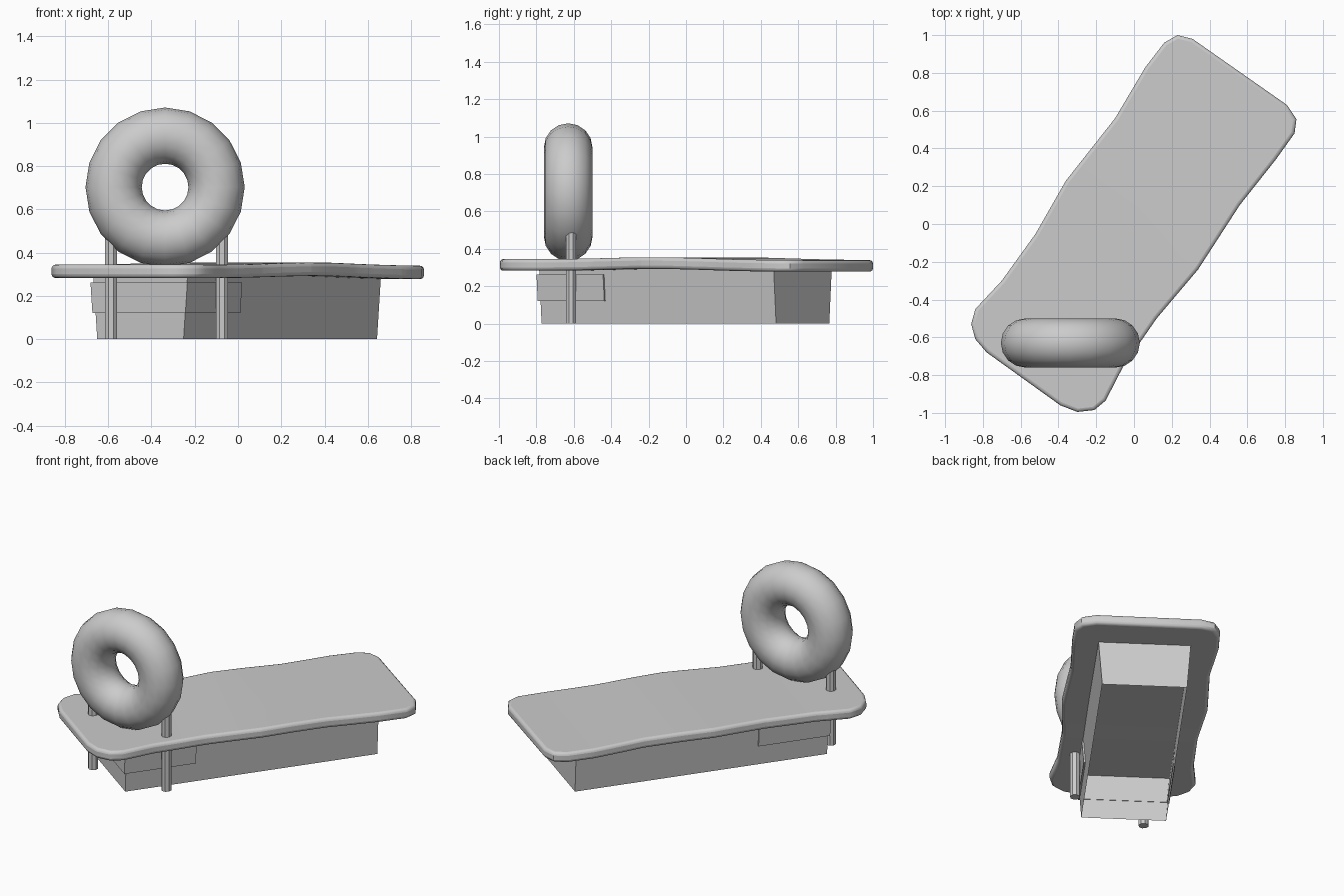
import bpy, bmesh, math
from mathutils import Vector

if "Cube" in bpy.data.objects:
    bpy.data.objects.remove(bpy.data.objects["Cube"])

ANG = math.radians(54.5)
LONG = Vector((math.cos(ANG), math.sin(ANG), 0))     # axis along the deck
SHORT = Vector((math.sin(ANG), -math.cos(ANG), 0))   # axis across the deck


def local(s, t, z):
    return SHORT * s + LONG * t + Vector((-0.004, -0.003, z))


def finish(name, bm, smooth=None):
    bmesh.ops.recalc_face_normals(bm, faces=bm.faces)
    me = bpy.data.meshes.new(name)
    bm.to_mesh(me)
    bm.free()
    ob = bpy.data.objects.new(name, me)
    bpy.context.collection.objects.link(ob)
    return ob


def smooth(ob, deg):
    bpy.ops.object.select_all(action='DESELECT')
    ob.select_set(True)
    bpy.context.view_layer.objects.active = ob
    bpy.ops.object.shade_smooth_by_angle(angle=math.radians(deg))


# wavy deck slab
outline = [(.23, 1.0), (.31, .98), (.81, .63), (.86, .555), (.85, .48), (.75, .34),
           (.56, .10), (.34, -.24), (.12, -.50), (.03, -.63), (-.06, -.76), (-.15, -.935),
           (-.21, -.985), (-.30, -.995), (-.39, -.96), (-.78, -.68), (-.84, -.61),
           (-.862, -.53), (-.84, -.45), (-.70, -.30), (-.52, -.05), (-.36, .23),
           (-.10, .56), (.06, .83), (.16, .96)]
bm = bmesh.new()
face = bm.faces.new([bm.verts.new((x, y, .28)) for x, y in outline])
ext = bmesh.ops.extrude_face_region(bm, geom=[face])
top = [v for v in ext['geom'] if isinstance(v, bmesh.types.BMVert)]
bmesh.ops.translate(bm, verts=top, vec=(0, 0, .062))
for i in range(-4, 5):
    bmesh.ops.bisect_plane(bm, geom=bm.verts[:] + bm.edges[:] + bm.faces[:],
                           plane_co=LONG * i * .18, plane_no=LONG)
for v in bm.verts:
    t = v.co.dot(LONG)
    v.co.z += .013 * math.exp(-((t - .08) / .45) ** 2) - .003 * t
deck = finish("deck_slab", bm)
bev = deck.modifiers.new("round_edge", 'BEVEL')
bev.width, bev.segments = .018, 3
bev.limit_method, bev.angle_limit = 'ANGLE', math.radians(60)
smooth(deck, 35)

# tapered base walls, open underneath
bm = bmesh.new()
rings = []
for z, hs in ((0, .245), (.30, .268)):
    rings.append([bm.verts.new(local(s * hs, t * .77, z))
                  for s, t in ((-1, -1), (1, -1), (1, 1), (-1, 1))])
for i in range(4):
    j = (i + 1) % 4
    bm.faces.new((rings[0][i], rings[0][j], rings[1][j], rings[1][i]))
finish("base_walls", bm)

# raised band wrapping the front end of the base
bm = bmesh.new()
rings = []
for z, o in ((.122, .264), (.262, .275)):
    i_, f, b = o - .014, -.782, -.345
    pts = [(-o, b), (-o, f), (o, f), (o, b), (i_, b), (i_, f + .015), (-i_, f + .015), (-i_, b)]
    rings.append([bm.verts.new(local(s, t, z)) for s, t in pts])
for i in range(8):
    j = (i + 1) % 8
    bm.faces.new((rings[0][i], rings[0][j], rings[1][j], rings[1][i]))
for r in rings:
    for a in range(3):
        bm.faces.new((r[a], r[a + 1], r[6 - a], r[7 - a]))
finish("front_band", bm)

# upright ring
bpy.ops.mesh.primitive_torus_add(major_segments=20, minor_segments=16, major_radius=.238,
                                 minor_radius=.13, location=(-.337, -.63, .703),
                                 rotation=(math.pi / 2, 0, 0))
ring = bpy.context.object
ring.name = "ring"
smooth(ring, 60)

# two posts carrying the ring
for side, x in (("left", -.588), ("right", -.073)):
    bpy.ops.mesh.primitive_cylinder_add(vertices=8, radius=.03, depth=.56,
                                        location=(x, -.615, .28),
                                        rotation=(0, 0, math.pi / 8))
    bpy.context.object.name = side + "_post"
